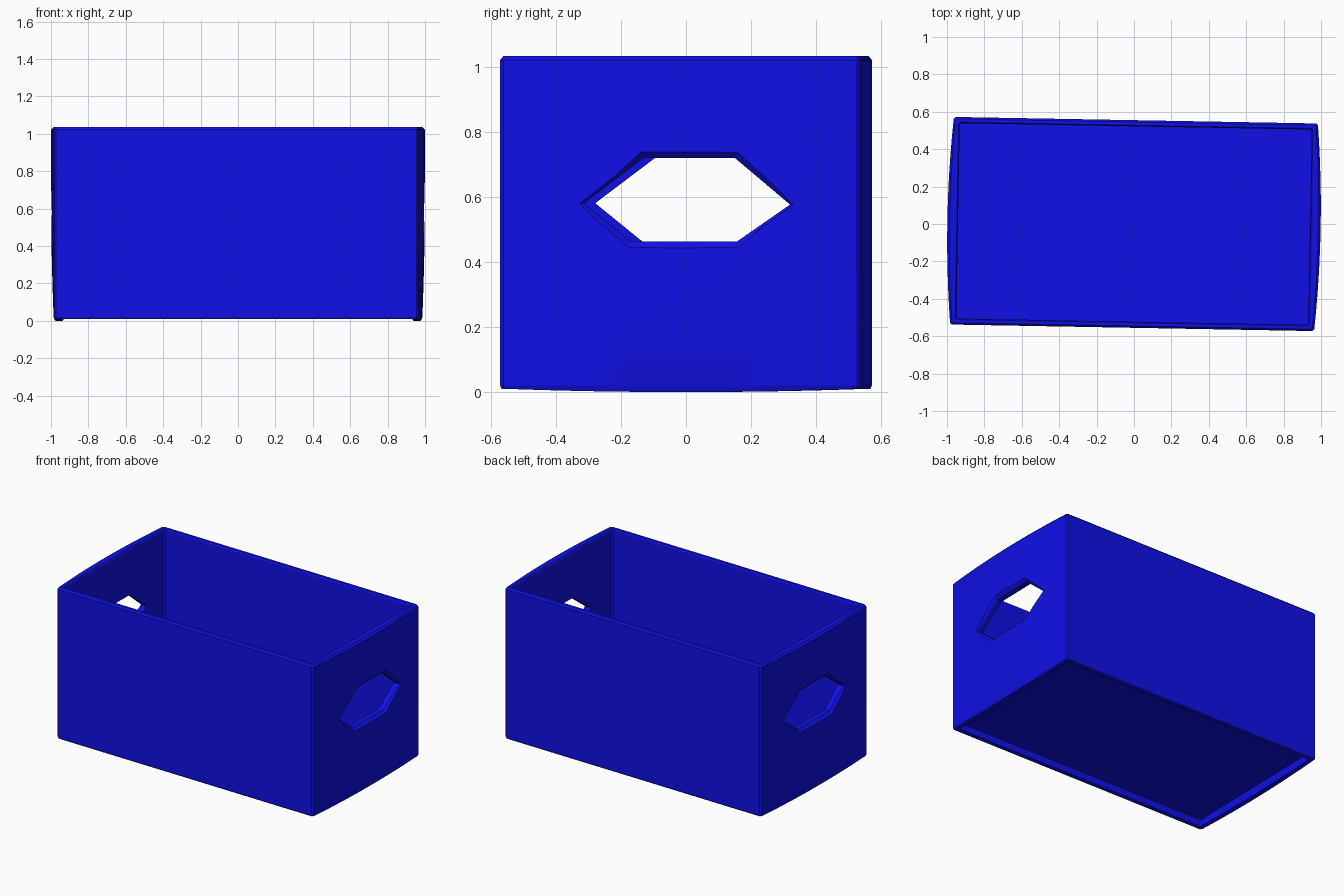
import bpy, bmesh, math

if "Cube" in bpy.data.objects:
    bpy.data.objects.remove(bpy.data.objects["Cube"])

HL, HW, H = 0.974, 0.555, 1.035   # half length, half width, height
WALL, CH, N = 0.033, 0.01, 12     # wall thickness, edge chamfer, end wall segments


def plan(z, inset=0.0, bow=0.0, dip=0.0):
    """Outline of the box at height z, with end walls bulging by bow."""
    l, w = HL - inset, HW - inset
    end = []
    for i in range(N + 1):
        t = 2 * i / N - 1
        end.append((l + bow * (1 - t * t), t * (w - CH), z + dip * t * t))
    half = end + [(l - CH, w, z + dip)]
    half = [(l - CH, -w, z + dip)] + half
    return half + [(-x, -y, zz) for x, y, zz in half]


def loft(name, rings):
    """Closed solid through a list of equal-length rings."""
    bm = bmesh.new()
    loops = [[bm.verts.new(p) for p in r] for r in rings]
    n = len(loops[0])
    for a, b in zip(loops, loops[1:]):
        for i in range(n):
            j = (i + 1) % n
            bm.faces.new((a[i], a[j], b[j], b[i]))
    bm.faces.new(loops[0])
    bm.faces.new(loops[-1])
    bmesh.ops.recalc_face_normals(bm, faces=bm.faces)
    me = bpy.data.meshes.new(name)
    bm.to_mesh(me)
    bm.free()
    ob = bpy.data.objects.new(name, me)
    bpy.context.collection.objects.link(ob)
    return ob


# Crate: recessed underside, bulging outside, chamfered rim, inside, floor
crate = loft("crate", [
    plan(0.055, WALL),
    plan(0.0, WALL, 0, 0.01),
    plan(0.0, 0.004, 0.006, 0.01),
    plan(0.02, 0, 0.01),
    plan(0.2, 0, 0.017),
    plan(0.42, 0, 0.023),
    plan(0.7, 0, 0.024),
    plan(H - 0.012, 0, 0.024),
    plan(H, 0.01, 0.022),
    plan(H, WALL - 0.006),
    plan(H - 0.01, WALL),
    plan(0.08, WALL),
])

# Hexagonal hand holes, chamfered on the outside
HEX = [(-0.317, 0.58), (-0.122, 0.74), (0.178, 0.74),
       (0.358, 0.575), (0.183, 0.443), (-0.162, 0.443)]
CY, CZ = 0.02, 0.592


def hex_ring(x, grow):
    ky, kz = 1 + grow / 0.34, 1 + grow / 0.15
    return [(x, CY + (y - CY) * ky, CZ + (z - CZ) * kz) for y, z in HEX]


for side in (-1, 1):
    cutter = loft("hand_hole_cutter", [
        hex_ring(side * (HL + 0.044), 0.02),
        hex_ring(side * (HL + 0.004), -0.02),
        hex_ring(side * (HL - 0.1), -0.02)])
    cutter.hide_render = True
    bpy.context.view_layer.objects.active = crate
    mod = crate.modifiers.new("hand_hole", 'BOOLEAN')
    mod.operation, mod.solver, mod.object = 'DIFFERENCE', 'EXACT', cutter
    bpy.ops.object.modifier_apply(modifier=mod.name)
    bpy.data.objects.remove(cutter)

# Blue paint, soft bulge with sharp edges, slight turn on the ground
mat = bpy.data.materials.new("blue_paint")
mat.diffuse_color = (0.005, 0.005, 0.8, 1)
mat.use_nodes = True
mat.node_tree.nodes["Principled BSDF"].inputs["Base Color"].default_value = mat.diffuse_color
crate.data.materials.clear()
crate.data.materials.append(mat)
crate.rotation_euler.z = -0.018
bpy.ops.object.select_all(action='DESELECT')
crate.select_set(True)
bpy.context.view_layer.objects.active = crate
bpy.ops.object.shade_smooth_by_angle(angle=math.radians(20))
